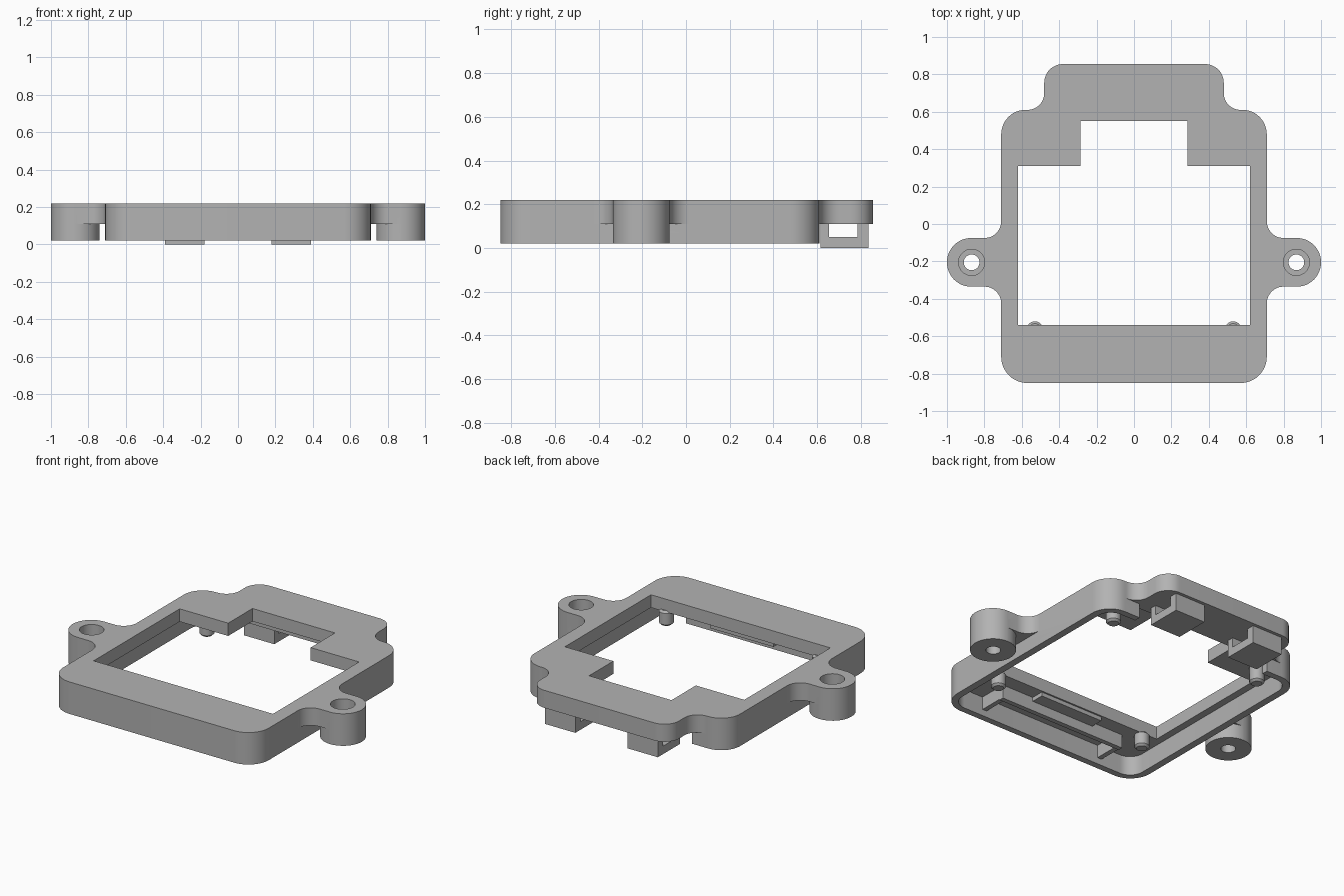
import bpy, bmesh, math
from mathutils import Vector

cube = bpy.data.objects.get("Cube")
if cube:
    bpy.data.objects.remove(cube, do_unlink=True)

grey = bpy.data.materials.new("plain grey")
grey.use_nodes = True
colour = (0.45, 0.45, 0.45, 1)
grey.diffuse_color = colour
grey.node_tree.nodes["Principled BSDF"].inputs["Base Color"].default_value = colour


def rounded(corners, steps=12):
    """Outline from (x, y, radius) corners, convex or concave."""
    out = []
    for i, (x, y, r) in enumerate(corners):
        p = Vector((x, y))
        if r == 0:
            out.append(p)
            continue
        a = (Vector(corners[i - 1][:2]) - p).normalized()
        b = (Vector(corners[(i + 1) % len(corners)][:2]) - p).normalized()
        c = p + (a + b) * r
        for k in range(steps + 1):
            t = k / steps * math.pi / 2
            out.append(c - b * r * math.cos(t) - a * r * math.sin(t))
    return out


def prism(name, outline, low, high, along_x=False):
    """Extrude an outline along z, or a (y, z) outline along x."""
    bm = bmesh.new()
    place = (lambda p: (low, p[0], p[1])) if along_x else (lambda p: (p[0], p[1], low))
    face = bm.faces.new([bm.verts.new(place(p)) for p in outline])
    ext = bmesh.ops.extrude_face_region(bm, geom=[face])
    verts = [g for g in ext["geom"] if isinstance(g, bmesh.types.BMVert)]
    shift = (high - low, 0, 0) if along_x else (0, 0, high - low)
    bmesh.ops.translate(bm, verts=verts, vec=shift)
    bmesh.ops.recalc_face_normals(bm, faces=bm.faces)
    mesh = bpy.data.meshes.new(name)
    bm.to_mesh(mesh)
    bm.free()
    mesh.materials.append(grey)
    obj = bpy.data.objects.new(name, mesh)
    bpy.context.collection.objects.link(obj)
    return obj


def rect(x0, x1, y0, y1, r=0):
    return rounded([(x0, y0, r), (x1, y0, r), (x1, y1, r), (x0, y1, r)])


def circle(x, y, r, n=40):
    return [(x + r * math.cos(2 * math.pi * i / n), y + r * math.sin(2 * math.pi * i / n))
            for i in range(n)]


def combine(target, tool, operation):
    mod = target.modifiers.new("combine", 'BOOLEAN')
    mod.operation, mod.object, mod.solver = operation, tool, 'EXACT'
    bpy.context.view_layer.objects.active = target
    bpy.ops.object.modifier_apply(modifier=mod.name)
    bpy.data.objects.remove(tool, do_unlink=True)


def smooth(obj):
    bpy.ops.object.select_all(action='DESELECT')
    obj.select_set(True)
    bpy.context.view_layer.objects.active = obj
    bpy.ops.object.shade_smooth_by_angle(angle=math.radians(30))


# Frame: top plate with ears and back tab, plus the deeper main body
half = [(0.71, -0.85, 0.14), (0.71, -0.335, 0.09), (1.0, -0.335, 0.129),
        (1.0, -0.075, 0.129), (0.71, -0.075, 0.09), (0.71, 0.61, 0.13),
        (0.48, 0.61, 0.09), (0.48, 0.855, 0.1)]
full = half + [(-x, y, r) for x, y, r in reversed(half)]
frame = prism("frame", rounded(full), 0.11, 0.22)
body = [(0.71, -0.85, 0.14), (0.71, 0.61, 0.13), (-0.71, 0.61, 0.13), (-0.71, -0.85, 0.14)]
combine(frame, prism("body", rounded(body), 0.02, 0.16), 'UNION')
for s in (-1, 1):
    x0, x1 = sorted((s * 0.74, s * 1.0))
    combine(frame, prism("ear_boss", rect(x0, x1, -0.335, -0.075, 0.129), 0.02, 0.16), 'UNION')

# Hollow underside, open back wall below the tab, stepped window
combine(frame, prism("cavity", rect(-0.665, 0.665, -0.81, 0.57, 0.09), -0.1, 0.14), 'DIFFERENCE')
combine(frame, prism("back_gap", rect(-0.47, 0.47, 0.5, 0.7), -0.1, 0.11), 'DIFFERENCE')
side = [(0.62, -0.54, 0), (0.62, 0.31, 0), (0.285, 0.31, 0), (0.285, 0.55, 0)]
window = side + [(-x, y, r) for x, y, r in reversed(side)]
combine(frame, prism("window", rounded(window), -0.1, 0.4), 'DIFFERENCE')

# Counterbored screw holes
for s in (-1, 1):
    combine(frame, prism("screw_hole", circle(s * 0.868, -0.205, 0.042), -0.1, 0.4), 'DIFFERENCE')
    combine(frame, prism("counterbore", circle(s * 0.868, -0.205, 0.07), 0.14, 0.4), 'DIFFERENCE')
smooth(frame)

# Loops hanging under the back tab
loop = [(0.615, 0), (0.835, 0), (0.835, 0.12), (0.785, 0.12),
        (0.785, 0.05), (0.655, 0.05), (0.655, 0.12), (0.615, 0.12)]
for s, side_name in ((1, "left"), (-1, "right")):
    x0, x1 = sorted((s * 0.18, s * 0.39))
    prism(side_name + "_back_loop", loop, x0, x1, along_x=True)

    # Locating pegs with a chamfered tip
    for y, low, place in ((-0.563, 0.055, "front"), (0.45, 0.03, "back")):
        peg = prism(f"{side_name}_{place}_peg", circle(s * 0.53, y, 0.043, 24), low, 0.15)
        bevel = peg.modifiers.new("chamfer", 'BEVEL')
        bevel.width, bevel.segments = 0.012, 1
        bevel.limit_method, bevel.angle_limit = 'ANGLE', math.radians(40)
        smooth(peg)

    # Cross ribs closing the front pocket
    x0, x1 = sorted((s * 0.41, s * 0.44))
    prism(side_name + "_cross_rib", rect(x0, x1, -0.82, -0.64), 0.06, 0.15)

# Long rib and raised pad under the front of the plate
prism("front_rib", rect(-0.44, 0.44, -0.66, -0.63), 0.055, 0.15)
prism("front_pad", rect(-0.22, 0.22, -0.63, -0.55), 0.115, 0.15)
